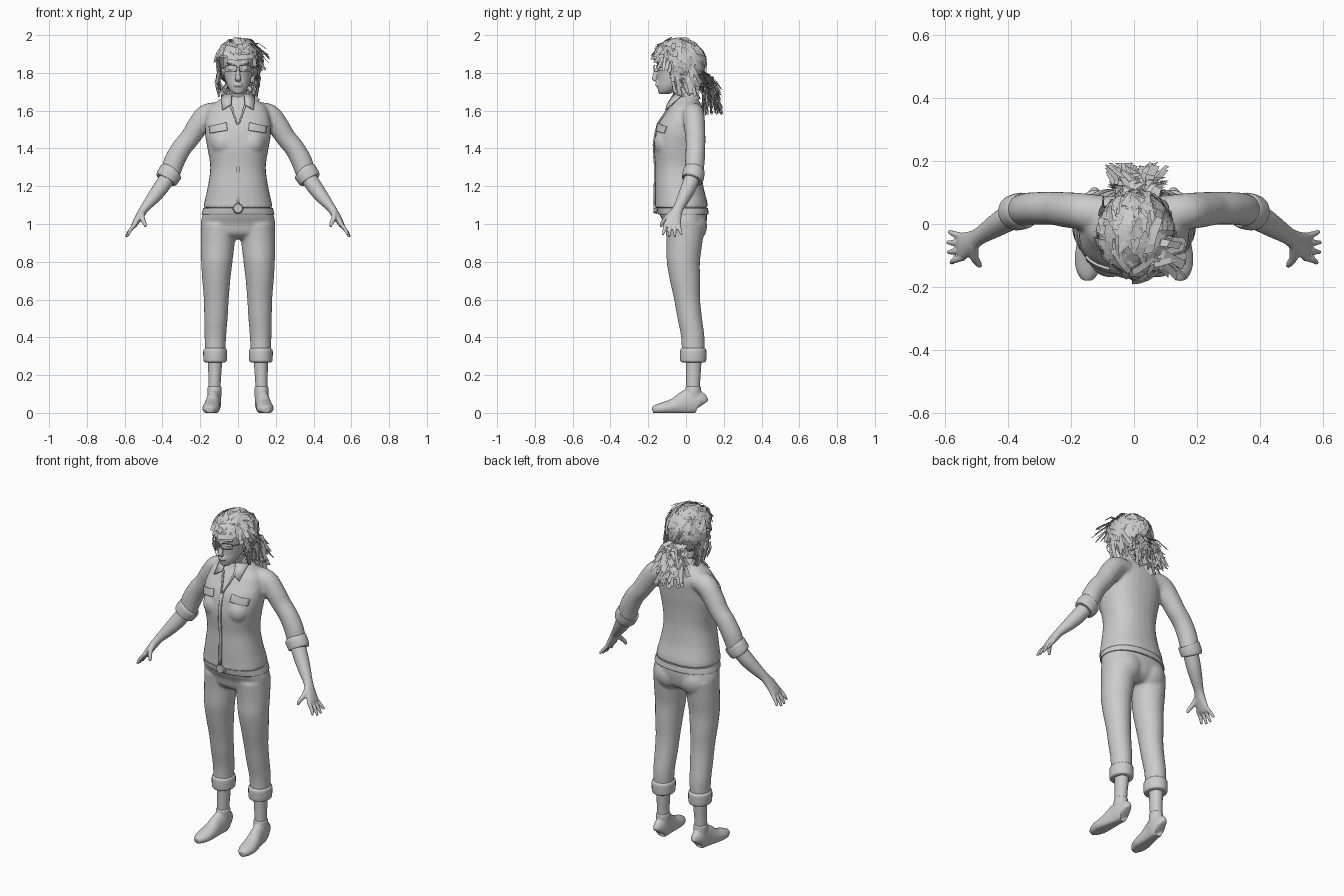
import bpy, bmesh, math, random
from mathutils import Vector, Matrix

random.seed(4)
if bpy.data.objects.get("Cube"):
    bpy.data.objects.remove(bpy.data.objects["Cube"])

grey = bpy.data.materials.new("light_grey")
grey.use_nodes = True
grey.diffuse_color = (.6, .6, .6, 1)
grey.node_tree.nodes["Principled BSDF"].inputs["Base Color"].default_value = (.6, .6, .6, 1)
X, Y, Z = Vector((1, 0, 0)), Vector((0, 1, 0)), Vector((0, 0, 1))


def refine(rows, n=4):
    """Catmull-Rom interpolation between rows of numbers."""
    out, last = [], len(rows) - 1
    for i in range(last):
        q = [rows[max(0, min(last, i + j))] for j in (-1, 0, 1, 2)]
        for t in (k / n for k in range(n)):
            out.append([.5 * (2*b + (c-a)*t + (2*a - 5*b + 4*c - d)*t*t + (3*b - a - 3*c + d)*t**3)
                        for a, b, c, d in zip(*q)])
    return out + [rows[-1]]


def loft(bm, rows, side=1, flat=False, ref=Y, power=2, seg=28):
    """Closed tube through rows of x, y, z, half width, half depth."""
    rows = refine(rows)
    pts = [Vector(r[:3]) for r in rows]
    rings = []
    for i, (p, r) in enumerate(zip(pts, rows)):
        t = Z if flat else (pts[min(i + 1, len(pts) - 1)] - pts[max(i - 1, 0)]).normalized()
        v = (ref - t * ref.dot(t)).normalized()
        u = t.cross(v)
        ring = []
        for k in range(seg):
            a = math.tau * k / seg
            c, s = (math.copysign(abs(f) ** (2 / power), f) for f in (math.cos(a), math.sin(a)))
            q = p + u * c * r[3] + v * s * r[4]
            ring.append(bm.verts.new((q.x * side, q.y, max(q.z, 0))))
        rings.append(ring)
    for a, b in zip(rings, rings[1:]):
        for k in range(seg):
            j = (k + 1) % seg
            bm.faces.new((a[k], a[j], b[j], b[k]))
    bm.faces.new(rings[0])
    bm.faces.new(rings[-1])


def column(bm, rows, **kw):
    """Upright loft on the centre plane from rows of z, y, half width, half depth."""
    loft(bm, [(0, y, z, a, b) for z, y, a, b in rows], flat=True, **kw)


def ball(bm, loc, radii):
    m = Matrix.Translation(loc) @ Matrix.Diagonal((*radii, 1))
    bmesh.ops.create_uvsphere(bm, u_segments=24, v_segments=16, radius=1, matrix=m)


def finish(bm, name, voxel=0, passes=4, smooth=True):
    """Turn the bmesh into an object; a voxel size fuses overlapping volumes."""
    if smooth:
        bmesh.ops.recalc_face_normals(bm, faces=bm.faces[:])
    me = bpy.data.meshes.new(name)
    bm.to_mesh(me)
    bm.free()
    me.materials.append(grey)
    ob = bpy.data.objects.new(name, me)
    bpy.context.collection.objects.link(ob)
    if smooth:
        me.polygons.foreach_set("use_smooth", [True] * len(me.polygons))
        me.set_sharp_from_angle(angle=.7)
    if voxel:
        m = ob.modifiers.new("fuse", 'REMESH')
        m.mode, m.voxel_size, m.use_smooth_shade = 'VOXEL', voxel, True
        m = ob.modifiers.new("soften", 'SMOOTH')
        m.factor, m.iterations = .5, passes
    return ob


def wire(name, pts, radius, cyclic=False):
    cu = bpy.data.curves.new(name, 'CURVE')
    cu.dimensions, cu.bevel_depth, cu.bevel_resolution = '3D', radius, 1
    sp = cu.splines.new('POLY')
    sp.points.add(len(pts) - 1)
    for s, p in zip(sp.points, pts):
        s.co = (*p, 1)
    sp.use_cyclic_u = cyclic
    cu.materials.append(grey)
    bpy.context.collection.objects.link(bpy.data.objects.new(name, cu))


def patch(name, corners, target):
    """Thin plate laid on the front of a target; corners are x, z pairs."""
    bm, n = bmesh.new(), 8
    a, b, c, d = (Vector((x, -.4, z)) for x, z in corners)
    g = [[bm.verts.new(a.lerp(b, i / n).lerp(d.lerp(c, i / n), j / n)) for i in range(n + 1)]
         for j in range(n + 1)]
    for j in range(n):
        for i in range(n):
            bm.faces.new((g[j][i], g[j][i + 1], g[j + 1][i + 1], g[j + 1][i]))
    ob = finish(bm, name)
    m = ob.modifiers.new("lay", 'SHRINKWRAP')
    m.target, m.wrap_method, m.use_project_y = target, 'PROJECT', True
    m.wrap_mode, m.offset = 'ABOVE_SURFACE', .003
    m = ob.modifiers.new("thick", 'SOLIDIFY')
    m.thickness, m.offset = .009, 0


# Shirt: torso with sleeves fused on
bm = bmesh.new()
column(bm, [(1.085, -.025, .183, .141), (1.12, -.026, .177, .138), (1.2, -.036, .16, .128),
            (1.3, -.04, .147, .122), (1.4, -.043, .162, .127), (1.47, -.036, .174, .127),
            (1.53, -.026, .174, .121), (1.58, -.008, .165, .106), (1.62, 0, .15, .088),
            (1.65, .002, .11, .068), (1.68, 0, .066, .055)], power=2.3)
for s in (1, -1):
    ball(bm, (s * .075, -.1, 1.43), (.07, .07, .075))
    loft(bm, [(.1, .03, 1.59, .055, .06), (.165, .04, 1.575, .06, .058), (.215, .045, 1.515, .057, .056),
              (.255, .05, 1.455, .053, .053), (.3, .05, 1.4, .053, .052), (.338, .047, 1.33, .055, .052),
              (.358, .042, 1.27, .052, .05), (.372, .037, 1.245, .05, .05)], s)
shirt = finish(bm, "shirt", .009)

# Trousers: hips and both legs fused
bm = bmesh.new()
column(bm, [(1.1, -.02, .167, .125), (1.05, -.014, .188, .125), (1, -.004, .197, .112),
            (.95, -.004, .18, .098), (.92, -.004, .12, .06)], power=2.2)
for s in (1, -1):
    ball(bm, (s * .08, .035, .99), (.09, .077, .09))
    loft(bm, [(.1, -.005, 1, .095, .105), (.107, -.008, .9, .09, .095), (.112, -.014, .8, .083, .088),
              (.115, -.005, .7, .074, .08), (.115, .006, .6, .066, .069), (.117, .02, .5, .062, .065),
              (.12, .036, .4, .057, .062), (.121, .038, .3, .053, .06)], s, flat=True)
finish(bm, "trousers", .009)

# Belt and buckle
bm = bmesh.new()
column(bm, [(1.05, -.014, .19, .13), (1.055, -.015, .192, .135), (1.085, -.02, .184, .136)], power=2.2)
finish(bm, "belt")
bm = bmesh.new()
bmesh.ops.create_cone(bm, cap_ends=True, segments=8, radius1=.03, radius2=.024, depth=.02,
                      matrix=Matrix.Translation((0, -.163, 1.083)) @ Matrix.Rotation(math.pi / 2, 4, 'X'))
finish(bm, "belt_buckle")

# Shirt details: front strip, open neck edges, pocket flaps
patch("shirt_placket", [(-.008, 1.1), (.008, 1.1), (.008, 1.53), (-.008, 1.53)], shirt)
bm = bmesh.new()
column(bm, [(1.64, .005, .088, .072), (1.665, .003, .075, .063), (1.695, -.002, .06, .054)])
for v in bm.verts:
    v.co.z += .3 * v.co.y
finish(bm, "collar_stand")
for s, side in ((1, "left"), (-1, "right")):
    patch(side + "_neck_edge", [(0, 1.525), (s * .008, 1.53), (s * .045, 1.63), (s * .033, 1.63)], shirt)
    patch(side + "_pocket_flap", [(s * .055, 1.495), (s * .145, 1.48), (s * .15, 1.515), (s * .06, 1.535)], shirt)
    bm = bmesh.new()
    bm.faces.new([bm.verts.new((s * x, y, z)) for x, y, z in
                  ((.03, -.062, 1.685), (.088, -.02, 1.68), (.08, -.104, 1.602), (.036, -.096, 1.63))])
    ob = finish(bm, side + "_collar_flap")
    ob.modifiers.new("thick", 'SOLIDIFY').thickness = .008

    # Rolled cuffs on sleeve and trouser leg
    bm = bmesh.new()
    loft(bm, [(.348, .044, 1.285, .054, .052), (.354, .042, 1.277, .063, .058), (.378, .036, 1.24, .061, .057),
              (.383, .034, 1.232, .053, .05)], s)
    finish(bm, side + "_sleeve_cuff")
    bm = bmesh.new()
    loft(bm, [(.121, .038, z, .063 - d, .07 - d) for z, d in
              ((.268, .01), (.275, .002), (.305, 0), (.333, .001), (.343, .01))], s, flat=True)
    finish(bm, side + "_trouser_cuff")

    # Forearm, palm, fingers and thumb
    bm = bmesh.new()
    loft(bm, [(.36, .04, 1.265, .042, .042), (.41, .012, 1.19, .041, .04), (.452, -.014, 1.135, .034, .034),
              (.493, -.04, 1.085, .024, .028), (.522, -.06, 1.04, .021, .037), (.546, -.071, 1, .016, .044),
              (.555, -.075, .983, .01, .04)], s)
    for y0, y1, x1, z1 in ((-.04, -.024, .588, .945), (-.062, -.058, .592, .932),
                           (-.084, -.09, .59, .932), (-.106, -.124, .58, .942)):
        loft(bm, [(.54, y0, 1.005, .011, .011), (.57, (y0 + y1) / 2, .968, .01, .01),
                  (x1, y1, z1, .007, .007)], s, seg=12)
    loft(bm, [(.51, -.065, 1.065, .018, .018), (.507, -.105, 1.03, .014, .014), (.495, -.125, 1.005, .011, .011),
              (.488, -.134, .985, .007, .007)], s, ref=X, seg=12)
    finish(bm, side + "_forearm_and_hand", .0045, 3)

    # Shin and shoe
    bm = bmesh.new()
    loft(bm, [(.121, .04, .33, .04, .045), (.122, .04, .24, .036, .04), (.124, .038, .17, .033, .037),
              (.126, .038, .1, .032, .036)], s, flat=True)
    finish(bm, side + "_shin")
    bm = bmesh.new()
    loft(bm, [(.125, .083, .04, .018, .038), (.125, .072, .05, .033, .06), (.127, .03, .058, .038, .07),
              (.132, -.01, .05, .038, .064), (.138, -.06, .034, .043, .045), (.143, -.11, .025, .046, .035),
              (.147, -.15, .02, .037, .027), (.149, -.178, .015, .018, .018)], s, ref=Z)
    loft(bm, [(.125, .038, .07, .036, .04), (.125, .038, .11, .038, .042), (.124, .038, .142, .037, .041)],
         s, flat=True)
    finish(bm, side + "_shoe", .006, 3)

# Head with neck, nose, lips, brows, eyes and ears
bm = bmesh.new()
column(bm, [(1.688, -.115, .02, .026), (1.702, -.104, .038, .043), (1.73, -.084, .056, .068),
            (1.77, -.06, .07, .09), (1.82, -.048, .078, .105), (1.87, -.045, .08, .11),
            (1.92, -.04, .072, .1), (1.95, -.04, .055, .077), (1.97, -.04, .025, .035)])
loft(bm, [(0, .01, 1.6, .055, .055), (0, -.005, 1.66, .047, .048), (0, -.025, 1.72, .045, .05),
          (0, -.035, 1.79, .045, .05)], flat=True)
loft(bm, [(0, -.148, 1.835, .008, .01), (0, -.16, 1.8, .01, .012), (0, -.167, 1.768, .016, .014),
          (0, -.156, 1.755, .012, .01)], flat=True)
for dz in (.0055, -.0055):
    ball(bm, (0, -.151, 1.738 + dz), (.024, .012, .006))
ball(bm, (0, -.128, 1.703), (.024, .02, .014))
for s in (1, -1):
    ball(bm, (s * .036, -.14, 1.852), (.028, .014, .007))
    ball(bm, (s * .036, -.136, 1.822), (.016, .013, .009))
    ball(bm, (s * .079, -.03, 1.81), (.01, .018, .03))
finish(bm, "head", .0045, 2)

# Spectacles
for s, side in ((1, "left"), (-1, "right")):
    rim = []
    for k in range(24):
        c, d = math.cos(math.tau * k / 24), math.sin(math.tau * k / 24)
        x = .037 + .031 * math.copysign(abs(c) ** .5, c)
        rim.append((s * x, -.17 + 5 * x * x, 1.823 + .017 * math.copysign(abs(d) ** .5, d)))
    wire(side + "_spectacle_rim", rim, .0022, True)
    wire(side + "_spectacle_arm", [(s * .068, -.147, 1.828), (s * .081, -.12, 1.828), (s * .083, -.03, 1.825)], .0022)
wire("spectacle_bridge", [(-.007, -.17, 1.826), (0, -.173, 1.829), (.007, -.17, 1.826)], .0022)

# Hair: scalp cap under many flat cards
bm = bmesh.new()
ball(bm, (0, -.035, 1.86), (.1, .124, .115))
bmesh.ops.delete(bm, geom=[f for f in bm.faces if f.calc_center_median().y < -.07
                           and f.calc_center_median().z < 1.885], context='FACES')
finish(bm, "hair_cap")
bm = bmesh.new()
rnd = random.uniform


def card(pts, across, width):
    """Flat strip along the points."""
    rows = []
    for p in pts:
        rows.append([bm.verts.new((q.x, q.y, min(q.z, 2))) for q in (p - across * width, p + across * width)])
    for a, b in zip(rows, rows[1:]):
        bm.faces.new((a[0], a[1], b[1], b[0]))


def jitter(k):
    return Vector((rnd(-k, k), rnd(-k, k), rnd(-k, k)))


centre, radii = Vector((.003, -.04, 1.855)), Vector((.113, .132, .125))
count = 0
while count < 520:
    d = jitter(1).normalized()
    flow = -Z * .8 + Y * rnd(0, .8) + jitter(.7)
    flow = (flow - d * flow.dot(d)).normalized()
    lift, base = rnd(0, .05), rnd(.95, 1.06) + (.05 if d.x > .3 else 0)
    length, pts = rnd(.15, .3), []
    for k in range(4):
        e = (d + flow * length * k).normalized() * (base + lift * k / 2)
        pts.append(centre + Vector(a * b for a, b in zip(e, radii)))
    if any(p.z < 1.74 or (p.y < -.085 and p.z < 1.875) for p in pts):
        continue
    card(pts, (d.cross(flow) + jitter(.35)).normalized(), rnd(.007, .016))
    count += 1

# Swept fringe, side locks and gathered tail
for k in range(26):
    end = Vector((rnd(.105, .175), rnd(-.17, -.05), rnd(1.8, 1.93)))
    root = Vector((rnd(.02, .08), rnd(-.13, -.04), 1.955))
    card([root, root.lerp(end, .5) + Z * .015, end], (Y + jitter(.5)).normalized(), rnd(.007, .015))
for k in range(50):
    s = random.choice((1, -1))
    root = Vector((s * rnd(.085, .115), rnd(-.08, .04), rnd(1.78, 1.85)))
    end = Vector((s * rnd(.06, .115), root.y + rnd(0, .05), rnd(1.67, 1.75)))
    card([root, root.lerp(end, .5) + X * s * .01, end], (Y + jitter(.4)).normalized(), rnd(.006, .014))
for k in range(170):
    root = Vector((rnd(-.05, .06), rnd(.04, .09), rnd(1.72, 1.82)))
    end = Vector((rnd(-.085, .11), rnd(.085, .195), rnd(1.575, 1.72)))
    mid = root.lerp(end, .5) + Y * .02 + Z * .025
    card([root, mid, end], (X + jitter(.5)).normalized(), rnd(.006, .014))
finish(bm, "hair_cards", smooth=False)
